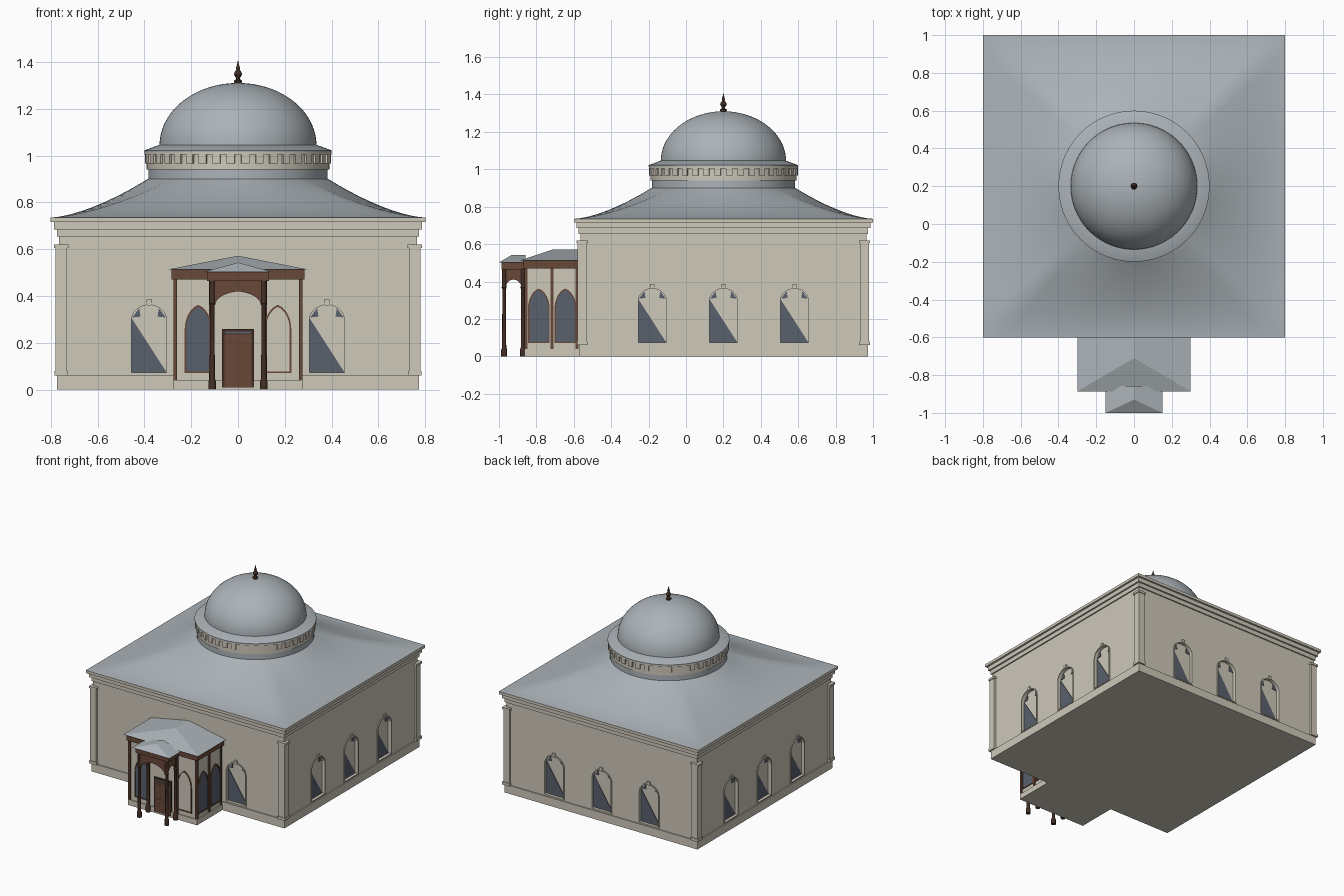
import bpy, bmesh, math
from mathutils import Matrix, Vector

if "Cube" in bpy.data.objects:
    bpy.data.objects.remove(bpy.data.objects["Cube"])


def material(name, rgb):
    m = bpy.data.materials.new(name)
    m.diffuse_color = (*rgb, 1)
    m.use_nodes = True
    m.node_tree.nodes["Principled BSDF"].inputs["Base Color"].default_value = m.diffuse_color
    return m


CREAM = material("cream stone", (0.62, 0.58, 0.49))
SLATE = material("blue grey roof", (0.41, 0.45, 0.48))
WOOD = material("brown wood", (0.14, 0.066, 0.04))
DARK = material("dark wood", (0.055, 0.028, 0.018))
GLASS = material("dark glass", (0.10, 0.12, 0.155))


def finish(bm, name, mat, smooth=False):
    bmesh.ops.recalc_face_normals(bm, faces=bm.faces)
    me = bpy.data.meshes.new(name)
    bm.to_mesh(me)
    bm.free()
    ob = bpy.data.objects.new(name, me)
    bpy.context.collection.objects.link(ob)
    me.materials.append(mat)
    if smooth:
        me.shade_smooth()
        me.set_sharp_from_angle(angle=math.radians(35))
    return ob


def box(name, x0, x1, y0, y1, z0, z1, mat):
    bm = bmesh.new()
    bmesh.ops.create_cube(bm, size=1)
    for v in bm.verts:
        v.co = Vector((x0 if v.co.x < 0 else x1, y0 if v.co.y < 0 else y1, z0 if v.co.z < 0 else z1))
    return finish(bm, name, mat)


def add_prism(bm, pts, d0, d1, mx):
    # outline drawn as seen from outside, thickened along the outward direction
    a, b = [[bm.verts.new(mx @ Vector((u, -d, w))) for u, w in pts] for d in (d0, d1)]
    bm.faces.new(a)
    bm.faces.new(b)
    for i in range(len(pts)):
        j = (i + 1) % len(pts)
        bm.faces.new((a[i], a[j], b[j], b[i]))


def prism(name, pts, d0, d1, mx, mat):
    bm = bmesh.new()
    add_prism(bm, pts, d0, d1, mx)
    return finish(bm, name, mat)


def frame(name, outer, inner, d0, d1, mx, mat):
    bm = bmesh.new()
    loops = [[bm.verts.new(mx @ Vector((u, -d, w))) for u, w in p]
             for p, d in ((outer, d0), (outer, d1), (inner, d1), (inner, d0))]
    for k in range(4):
        p, q = loops[k], loops[(k + 1) % 4]
        for i in range(len(p)):
            j = (i + 1) % len(p)
            bm.faces.new((p[i], p[j], q[j], q[i]))
    return finish(bm, name, mat)


def curve(w, zs, zt, k, n=16):
    # arch from right to left; k = 0 is round, larger k is pointed
    us = [math.cos(math.pi * i / n) for i in range(n + 1)]
    top = math.sqrt(1 - (k / (1 + k)) ** 2)
    return [(u * w / 2, zs + (zt - zs) * math.sqrt(max(0, 1 - ((abs(u) + k) / (1 + k)) ** 2)) / top) for u in us]


def arch(w, z0, zs, zt, k=0.0):
    return [(-w / 2, z0), (w / 2, z0)] + curve(w, zs, zt, k)


def revolve(name, prof, cx, cy, mat, n=64, smooth=True):
    bm = bmesh.new()
    rings = [[bm.verts.new((cx + r * math.cos(2 * math.pi * i / n), cy + r * math.sin(2 * math.pi * i / n), z))
              for i in range(n)] for r, z in prof]
    for p, q in zip(rings, rings[1:]):
        for i in range(n):
            j = (i + 1) % n
            bm.faces.new((p[i], p[j], q[j], q[i]))
    bm.faces.new(rings[0])
    bm.faces.new(rings[-1])
    bmesh.ops.remove_doubles(bm, verts=bm.verts, dist=1e-5)
    return finish(bm, name, mat, smooth)


def hip(name, w, y0, yr, y1, z0, z1):
    bm = bmesh.new()
    a, b, c, d, e, f = [bm.verts.new(p) for p in (
        (-w, y0, z0), (w, y0, z0), (w, y1, z0), (-w, y1, z0), (0, yr, z1), (0, y1, z1))]
    for face in ((a, b, e), (b, c, f, e), (d, a, e, f), (c, d, f), (a, d, c, b)):
        bm.faces.new(face)
    return finish(bm, name, SLATE)


def place(x, y, ang):
    return Matrix.Translation((x, y, 0)) @ Matrix.Rotation(ang, 4, 'Z')


CY, W = 0.2, 0.765

# Main hall: plinth, walls, stepped cornice, corner pilasters
def square(name, h, z0, z1):
    return box(name, -h, h, CY - h, CY + h, z0, z1, CREAM)


square("plinth", 0.773, 0, 0.06)
walls = square("hall_walls", W, 0.06, 0.66)
for i, (h, z0, z1) in enumerate(((0.774, 0.655, 0.685), (0.786, 0.685, 0.715), (0.80, 0.715, 0.735))):
    square(f"cornice_{i}", h, z0, z1)
for sx in (-1, 1):
    for sy in (-1, 1):
        for part, o, z0, z1 in (("shaft", 0, 0.08, 0.605), ("base", 0.005, 0.06, 0.08), ("cap", 0.006, 0.605, 0.62)):
            px, py, h = sx * 0.755, CY + sy * 0.755, 0.024 + o
            box("pilaster_" + part, px - h, px + h, py - h, py + h, z0, z1, CREAM)

# Arched hall windows: recess, trim, keystone and partial dark glazing
cut = bmesh.new()
for side in range(4):
    for off in (-0.38, 0, 0.38):
        if side == 0 and off == 0:
            continue
        mx = place(0, CY, side * math.pi / 2) @ Matrix.Translation((off, -W, 0))
        opening = arch(0.152, 0.072, 0.295, 0.363)
        add_prism(cut, opening, -0.02, 0.03, mx)
        frame("window_trim", arch(0.164, 0.066, 0.295, 0.370), arch(0.150, 0.073, 0.295, 0.362), -0.005, 0.006, mx, CREAM)
        prism("window_keystone", [(-0.009, 0.36), (0.009, 0.36), (0.012, 0.386), (-0.012, 0.386)], 0, 0.009, mx, CREAM)
        prism("window_glass", [(-0.076, 0.072), (0.076, 0.072), (-0.076, 0.308)], -0.021, -0.016, mx, GLASS)
        for s in (-1, 1):
            prism("arch_glass", [(s * 0.072, 0.308), (s * 0.036, 0.312), (s * 0.042, 0.348)], -0.021, -0.016, mx, GLASS)
cutter = finish(cut, "window_cutter", CREAM)
cutter.hide_render = True
mod = walls.modifiers.new("openings", 'BOOLEAN')
mod.object, mod.operation, mod.solver = cutter, 'DIFFERENCE', 'EXACT'
bpy.context.view_layer.objects.active = walls
bpy.ops.object.modifier_apply(modifier=mod.name)
bpy.data.objects.remove(cutter)

# Swept roof: square eaves blending to a round drum
bm = bmesh.new()
N, M, rings = 96, 12, []
for k in range(M + 1):
    t, ring = k / M, []
    for i in range(N):
        c, s = math.cos(2 * math.pi * i / N), math.sin(2 * math.pi * i / N)
        r = 0.8 / max(abs(c), abs(s)) * (1 - t) + 0.385 * t
        ring.append(bm.verts.new((r * c, CY + r * s, 0.735 + 0.165 * t ** 1.55)))
    rings.append(ring)
for p, q in zip(rings, rings[1:]):
    for i in range(N):
        j = (i + 1) % N
        bm.faces.new((p[i], p[j], q[j], q[i]))
finish(bm, "swept_roof", SLATE, True)

# Drum, toothed band, cap ring, dome, finial
revolve("drum", [(0.383, 0.88), (0.383, 0.945)], 0, CY, SLATE, 96)
revolve("drum_band", [(0.390, 0.94), (0.390, 1.018)], 0, CY, CREAM, 96)
revolve("band_top", [(0.399, 1.005), (0.399, 1.018)], 0, CY, CREAM, 96)
bm = bmesh.new()
for i in range(40):
    mx = place(0, CY, 2 * math.pi * (i + 0.5) / 40)
    add_prism(bm, [(-0.017, 0.967), (0.017, 0.967), (0.017, 1.006), (-0.017, 1.006)], 0.38, 0.398, mx)
finish(bm, "band_teeth", CREAM)
revolve("cap_ring", [(0.40, 1.016), (0.40, 1.022), (0.335, 1.046)], 0, CY, SLATE, 96)
revolve("dome", [(0.335 * math.cos(a), 1.044 + 0.266 * math.sin(a))
                 for a in [math.pi / 2 * i / 24 for i in range(25)]], 0, CY, SLATE, 96)
revolve("finial", [(0.012, 1.305), (0.018, 1.314), (0.018, 1.32), (0.008, 1.326), (0.009, 1.332), (0.017, 1.345),
                   (0.015, 1.356), (0.007, 1.366), (0.009, 1.373), (0.004, 1.39), (0.0, 1.41)], 0, CY, DARK, 20)

# Vestibule: walls, plinth, posts, beam, roof
VX, VY = 0.268, -0.855
box("vestibule_walls", -VX, VX, VY, -0.55, 0, 0.48, CREAM)
box("vestibule_plinth", -0.276, 0.276, VY - 0.008, -0.55, 0, 0.04, CREAM)
box("vestibule_beam", -0.285, 0.285, -0.872, -0.56, 0.47, 0.513, WOOD)
hip("vestibule_roof", 0.30, -0.886, -0.71, -0.56, 0.513, 0.572)
for x, y in [(s * 0.268, y) for s in (-1, 1) for y in (-0.855, -0.716, -0.583)] + [(-0.115, VY), (0.115, VY)]:
    box("vestibule_post", x - 0.008, x + 0.008, y - 0.008, y + 0.008, 0.04, 0.475, WOOD)

# Pointed vestibule windows; the one right of the door has no dark glass
spots = [(place(-0.17, VY, 0), True), (place(0.17, VY, 0), False)]
for y in (-0.787, -0.645):
    spots += [(place(VX, y, math.pi / 2), True), (place(-VX, y, -math.pi / 2), True)]
for mx, glazed in spots:
    inner = arch(0.102, 0.077, 0.255, 0.353, 0.3)
    frame("vestibule_window_frame", arch(0.116, 0.07, 0.255, 0.362, 0.3), inner, -0.002, 0.006, mx, WOOD)
    if glazed:
        prism("vestibule_glass", inner, -0.002, 0.002, mx, GLASS)

# Door with frame, transom strip and raised panels
front = place(0, VY, 0)
prism("door_frame", [(-0.068, 0.01), (0.068, 0.01), (0.068, 0.26), (-0.068, 0.26)], 0, 0.010, front, DARK)
prism("door", [(-0.057, 0.012), (0.057, 0.012), (0.057, 0.235), (-0.057, 0.235)], 0, 0.013, front, WOOD)
prism("transom", [(-0.055, 0.24), (0.055, 0.24), (0.055, 0.249), (-0.055, 0.249)], 0, 0.012, front, GLASS)
for s in (-1, 1):
    for z0, z1 in ((0.03, 0.11), (0.125, 0.22)):
        a, b = s * 0.006, s * 0.047
        prism("door_panel", [(a, z0), (b, z0), (b, z1), (a, z1)], 0.012, 0.015, front, WOOD)

# Porch: columns, arched fascia, beam, roof
for sx in (-1, 1):
    for y in (-0.972, -0.872):
        revolve("porch_column", [(0.016, 0), (0.016, 0.035), (0.011, 0.048), (0.010, 0.36), (0.014, 0.368),
                                 (0.011, 0.378), (0.011, 0.468)], sx * 0.11, y, DARK, 12)
    fascia = [(-0.05, 0.468)] + curve(0.084, 0.365, 0.41, 0.0)[::-1] + [(0.05, 0.468)]
    prism("porch_side_arch", fascia, -0.006, 0.006, place(sx * 0.11, -0.922, sx * math.pi / 2), WOOD)
prism("porch_front_arch", [(-0.11, 0.468)] + curve(0.196, 0.36, 0.42, 0.25)[::-1] + [(0.11, 0.468)],
      -0.006, 0.006, place(0, -0.972, 0), WOOD)
box("porch_beam", -0.132, 0.132, -0.986, -0.86, 0.465, 0.502, WOOD)
hip("porch_roof", 0.15, -1.0, -0.93, -0.858, 0.502, 0.543)
